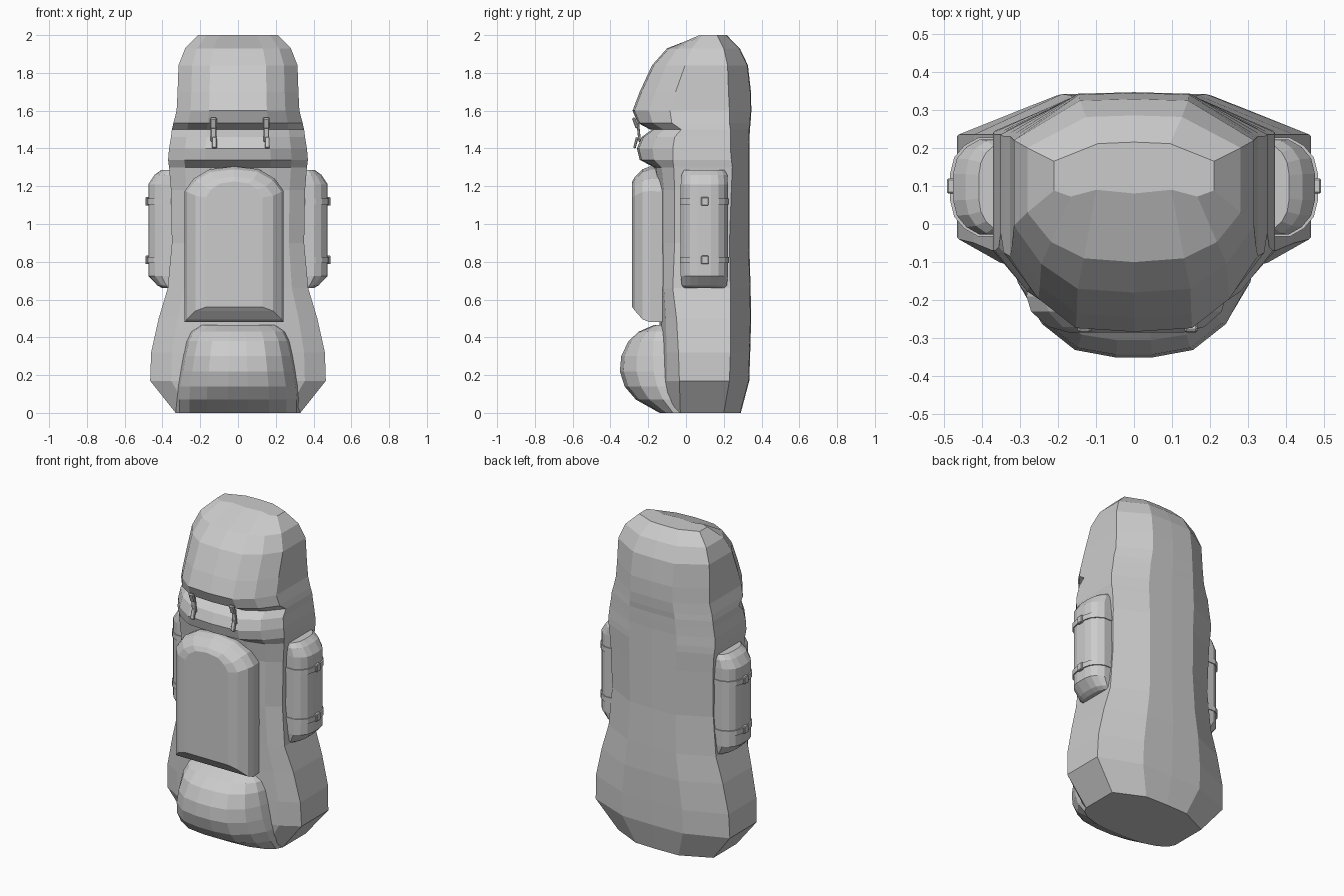
import bpy, bmesh
from mathutils import Vector


def loft(name, rings):
    """Skin a stack of equal-length closed rings and cap both ends."""
    bm = bmesh.new()
    rows = [[bm.verts.new(p) for p in r] for r in rings]
    n = len(rows[0])
    for a, b in zip(rows, rows[1:]):
        for i in range(n):
            j = (i + 1) % n
            bm.faces.new((a[i], a[j], b[j], b[i]))
    bm.faces.new(rows[0][::-1])
    bm.faces.new(rows[-1])
    bmesh.ops.recalc_face_normals(bm, faces=bm.faces)
    me = bpy.data.meshes.new(name)
    bm.to_mesh(me)
    bm.free()
    ob = bpy.data.objects.new(name, me)
    bpy.context.collection.objects.link(ob)
    return ob


def mirror_ring(half, z):
    """Half outline running from x=0 to x=0, completed by its mirror image."""
    return [(x, y, z) for x, y in half] + [(-x, y, z) for x, y in half[-2:0:-1]]


def sack_ring(z, w, fy, by, front, back):
    """Pack cross-section: flat sides from fy to by, chamfered front and back."""
    xf, xb = 0.47 * w, 0.45 * w
    half = [(0, front), (xf, front + 0.01),
            ((xf + w) / 2 + 0.012, (front + fy) / 2 - 0.012),
            (w, fy), (w, by), (xb, back - 0.004), (0, back)]
    return mirror_ring(half, z)


def box(name, center, size, tilt=0, bevel=0.006):
    bpy.ops.mesh.primitive_cube_add(size=1, location=center, rotation=(tilt, 0, 0))
    ob = bpy.context.object
    ob.name = name
    ob.scale = size
    bpy.ops.object.transform_apply(location=False, rotation=False, scale=True)
    m = ob.modifiers.new("bevel", 'BEVEL')
    m.width, m.segments = bevel, 1
    return ob


# Main sack: z, half width, side front y, side back y, front y, back y
BODY = [
    (0.00, 0.33, -0.03, 0.20, -0.13, 0.29),
    (0.17, 0.465, -0.035, 0.23, -0.14, 0.335),
    (0.32, 0.46, -0.04, 0.235, -0.14, 0.34),
    (0.50, 0.42, -0.05, 0.235, -0.14, 0.345),
    (0.66, 0.372, -0.07, 0.235, -0.14, 0.342),
    (0.90, 0.35, -0.06, 0.23, -0.15, 0.335),
    (1.18, 0.355, -0.06, 0.24, -0.15, 0.335),
    (1.30, 0.365, -0.065, 0.245, -0.17, 0.335),
    (1.34, 0.37, -0.07, 0.24, -0.245, 0.335),
    (1.40, 0.365, -0.07, 0.235, -0.26, 0.335),
    (1.46, 0.355, -0.06, 0.235, -0.235, 0.337),
    (1.50, 0.35, -0.025, 0.235, -0.18, 0.338)]
loft("main_sack", [sack_ring(*r) for r in BODY])

# Overhanging top lid
LID = [
    (1.50, 0.35, -0.025, 0.235, -0.19, 0.338),
    (1.535, 0.342, -0.075, 0.23, -0.255, 0.342),
    (1.60, 0.325, -0.085, 0.23, -0.283, 0.346),
    (1.70, 0.32, -0.055, 0.225, -0.245, 0.344),
    (1.84, 0.315, -0.005, 0.22, -0.18, 0.328),
    (1.93, 0.28, 0.03, 0.20, -0.10, 0.285),
    (2.00, 0.21, 0.088, 0.165, 0.08, 0.215)]
loft("top_lid", [sack_ring(*r) for r in LID])

# Rounded bottom pocket: z, half width, rear y, front y
BULGE = [
    (0.00, 0.33, -0.03, -0.14), (0.07, 0.33, -0.045, -0.265),
    (0.14, 0.325, -0.06, -0.325), (0.22, 0.31, -0.075, -0.35),
    (0.30, 0.295, -0.085, -0.343), (0.38, 0.275, -0.10, -0.305),
    (0.43, 0.25, -0.11, -0.25), (0.465, 0.20, -0.12, -0.17)]
CURVE = [(0, 1), (0.16, 1), (0.5, 0.93), (0.78, 0.68), (0.94, 0.35), (1, 0), (0, 0)]
loft("bottom_pocket", [mirror_ring([(w * u, r + (f - r) * v) for u, v in CURVE], z)
                       for z, w, r, f in BULGE])

# Arched front pocket: outlines stacked towards -y, centred slightly left
POCKET = []
for y, w, low, shoulder, top in [(-0.10, 0.25, 0.48, 1.17, 1.305),
                                 (-0.19, 0.262, 0.48, 1.175, 1.305),
                                 (-0.23, 0.25, 0.495, 1.17, 1.29),
                                 (-0.27, 0.205, 0.54, 1.15, 1.25),
                                 (-0.285, 0.15, 0.56, 1.14, 1.225)]:
    h = top - shoulder
    half = [(0, low), (w, low), (w, shoulder), (0.82 * w, shoulder + 0.5 * h),
            (0.5 * w, shoulder + 0.88 * h), (0, top)]
    POCKET.append([(x - 0.02, y, z) for x, z, _ in mirror_ring(half, 0)])
loft("front_pocket", POCKET)

# Side pockets with two straps and buckles each
D_SHAPE = [(0, -0.125), (0.08, -0.125), (0.115, -0.105), (0.14, -0.075), (0.15, -0.035),
           (0.15, 0.035), (0.14, 0.075), (0.115, 0.105), (0.08, 0.125), (0, 0.125)]


def d_ring(side, z, sx=1.0, sy=1.0):
    return [(side * (0.325 + x * sx), 0.097 + y * sy, z) for x, y in D_SHAPE]


for side, label in ((1, "right"), (-1, "left")):
    loft(label + "_side_pocket",
         [d_ring(side, z, sx, sy) for z, sx, sy in
          [(0.66, 0.5, 0.86), (0.675, 0.68, 0.95), (0.725, 1, 1),
           (1.21, 1, 1), (1.26, 0.78, 0.97), (1.285, 0.55, 0.86)]])
    for z in (0.81, 1.12):
        loft(label + "_side_strap", [d_ring(side, z + dz, 1.05, 1.04) for dz in (-0.016, 0.016)])
        box(label + "_side_buckle", (side * 0.48, 0.1, z), (0.022, 0.04, 0.045), bevel=0.004)

# Lid straps: upper tab, bridging webbing and hanging end
for x in (-0.13, 0.15):
    box("lid_strap_tab", (x, -0.268, 1.535), (0.036, 0.018, 0.06), 0.35)
    box("lid_strap_web", (x, -0.25, 1.485), (0.03, 0.014, 0.10), 0.1, 0.004)
    box("lid_strap_end", (x + 0.005, -0.266, 1.43), (0.026, 0.014, 0.06), -0.25, 0.004)
